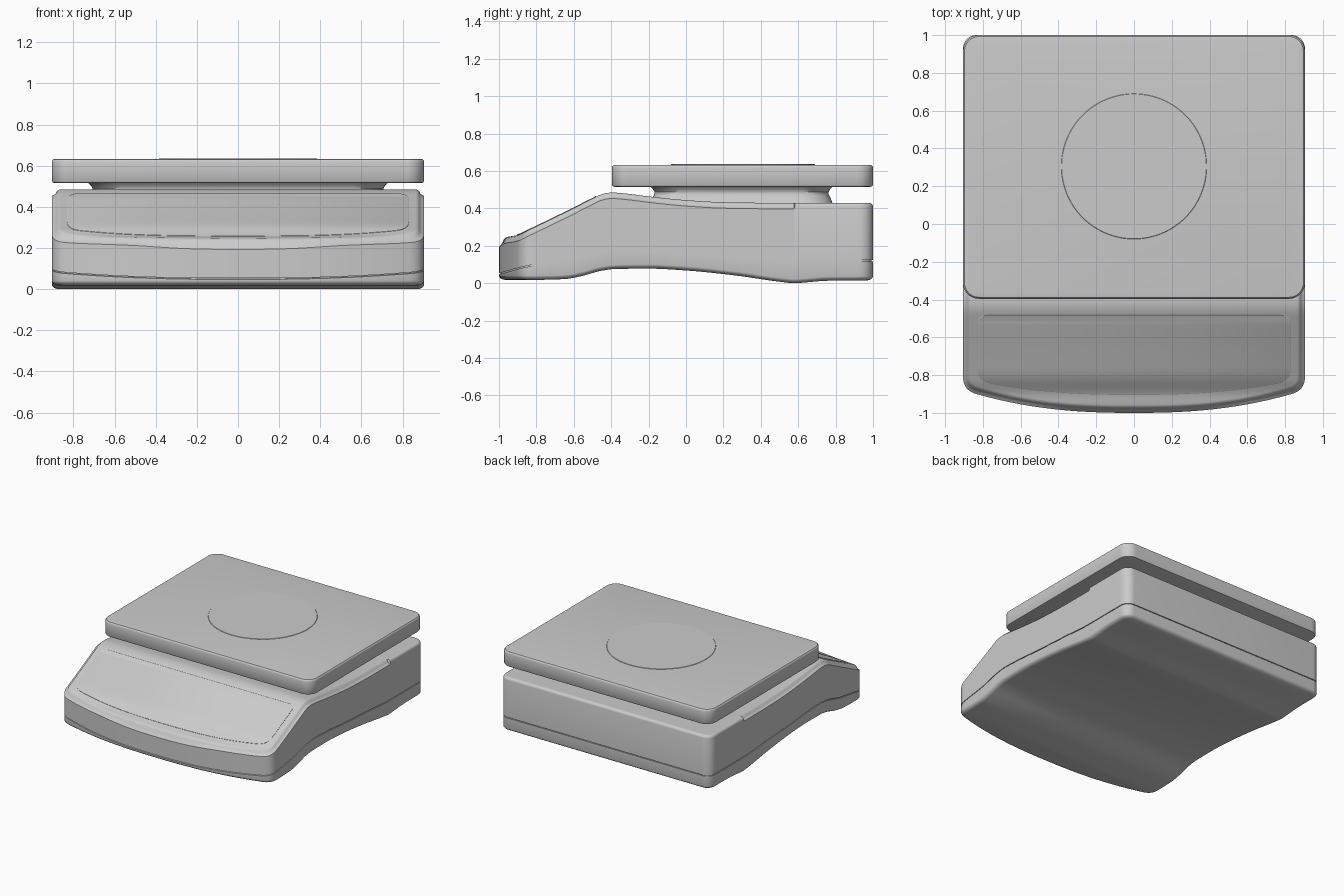
import bpy, bmesh, math

if "Cube" in bpy.data.objects:
    bpy.data.objects.remove(bpy.data.objects["Cube"])

# Side-view height profiles as (y, z)
TOP = [(-1, .225), (-.97, .244), (-.9, .258), (-.83, .29), (-.66, .372), (-.5, .452),
       (-.45, .476), (-.4, .485), (-.32, .479), (-.2, .464), (0, .444), (.2, .433), (.4, .43), (1, .43)]
SEAM = [(-1, .05), (-.85, .09), (-.6, .13), (-.45, .168), (-.36, .178), (-.2, .172),
        (0, .156), (.3, .138), (.58, .12), (1, .12)]
BOTTOM = [(-1, .018), (-.8, .018), (-.65, .022), (-.55, .04), (-.46, .065), (-.38, .076), (-.2, .078),
          (0, .068), (.25, .043), (.5, .008), (.58, 0), (.66, .006), (.75, .013), (1, .015)]


def height(profile, y):
    """Smooth (monotone) interpolation of a profile."""
    p = profile
    y = min(max(y, p[0][0]), p[-1][0])
    d = [(b[1] - a[1]) / (b[0] - a[0]) for a, b in zip(p, p[1:])]
    m = [d[0]] + [2 * a * b / (a + b) if a * b > 0 else 0 for a, b in zip(d, d[1:])] + [d[-1]]
    i = next(k for k in range(len(d)) if y <= p[k + 1][0] + 1e-9)
    h = p[i + 1][0] - p[i][0]
    t = (y - p[i][0]) / h
    return ((2*t**3 - 3*t*t + 1) * p[i][1] + (t**3 - 2*t*t + t) * h * m[i]
            + (3*t*t - 2*t**3) * p[i + 1][1] + (t**3 - t*t) * h * m[i + 1])


def half_outline(w, front, rise, back, rf, rb):
    """Right half of a plan outline with a bowed front edge."""
    x0, y0 = w - rf, front + rise
    pts = [(x0 * i / 14, front + rise * (i / 14) ** 2.4) for i in range(15)]
    cy = y0 + 2.4 * rise / x0 * rf
    for i in range(1, 9):
        t = i / 8
        pts.append(((1-t)**2 * x0 + (2*t - t*t) * w,
                    (1-t)**2 * y0 + 2*t*(1-t) * cy + t*t * (cy + rf)))
    ya, yb = cy + rf, back - rb
    ys = [ya + (yb - ya) * i / 60 for i in range(1, 60)]
    ys += [y for y in (.577, .583) if ya < y < yb]
    pts += [(w, y) for y in sorted(ys)]
    for i in range(9):
        a = math.pi / 2 * i / 8
        pts.append((w - rb + rb * math.cos(a), yb + rb * math.sin(a)))
    return pts


def ring(half, inset, zfun):
    """Inset the half outline, mirror it and give it heights."""
    out, n = [], len(half)
    for i, (x, y) in enumerate(half):
        if i in (0, n - 1):
            tx, ty = (1, 0) if i == 0 else (-1, 0)
        else:
            tx, ty = half[i+1][0] - half[i-1][0], half[i+1][1] - half[i-1][1]
        k = math.hypot(tx, ty)
        d = inset(y) if callable(inset) else inset
        px, py = x - ty / k * d, y + tx / k * d
        out.append((px, py, zfun(py, y)))
    return out + [(-x, y, z) for x, y, z in reversed(out[1:])]


def rounded_rect(hx, hy, cy, r, z):
    pts = []
    for q, (sx, sy) in enumerate([(1, 1), (-1, 1), (-1, -1), (1, -1)]):
        for i in range(13):
            a = math.pi / 2 * (q + i / 12)
            pts.append((sx * (hx - r) + r * math.cos(a), cy + sy * (hy - r) + r * math.sin(a), z))
    return pts


def loft(name, rings, low=None, high=None):
    """Skin rings; ends are left open, 'flat' or 'strip' (ruled across x)."""
    bm = bmesh.new()
    vs = [[bm.verts.new(c) for c in r] for r in rings]
    n = len(rings[0])
    for a, b in zip(vs, vs[1:]):
        for i in range(n):
            j = (i + 1) % n
            bm.faces.new((a[i], a[j], b[j], b[i]))
    for kind, r in ((low, vs[0]), (high, vs[-1])):
        if kind == 'flat':
            bm.faces.new(r)
        elif kind == 'strip':
            bm.faces.new((r[0], r[1], r[n - 1]))
            for i in range(1, (n - 1) // 2):
                bm.faces.new((r[i], r[i+1], r[n-i-1], r[n-i]))
    bmesh.ops.recalc_face_normals(bm, faces=bm.faces)
    me = bpy.data.meshes.new(name)
    bm.to_mesh(me)
    bm.free()
    ob = bpy.data.objects.new(name, me)
    bpy.context.collection.objects.link(ob)
    bpy.ops.object.select_all(action='DESELECT')
    ob.select_set(True)
    bpy.context.view_layer.objects.active = ob
    bpy.ops.object.shade_smooth_by_angle(angle=math.radians(32))
    return ob


body = half_outline(.905, -1, .1, 1, .07, .07)

# Lower base with rounded underside and a lip hidden inside the upper shell
base = [ring(body, d, lambda y, _, o=o: height(BOTTOM, y) + o)
        for d, o in ((.03, 0), (.018, .003), (.008, .009), (.002, .016), (0, .022))]
base += [ring(body, d, lambda y, _, o=o: height(SEAM, y) + o) for d, o in ((0, -.003), (.008, -.003), (.008, .01))]
loft("lower_base", base, low='strip')

# Upper shell: stepped side ledge in front of y = 0.58, plain rounded edge behind it
shell = [ring(body, d, lambda y, _: height(SEAM, y) + .003) for d in (.008, 0)]
for (df, zf), (db, zb) in (((0, .032), (0, .02)), ((.012, .026), (.002, .012)), ((.02, .019), (.006, .006)),
                           ((.026, .008), (.012, .002)), ((.034, .002), (.02, 0)), ((.042, 0), (.028, 0))):
    shell.append(ring(body, lambda y, a=df, b=db: a if y < .58 else b,
                      lambda y, s, a=zf, b=zb: height(TOP, y) - (a if s < .58 else b)))
loft("upper_shell", shell, high='strip')

# Sloping display panel
panel = half_outline(.83, -.905, .06, -.48, .07, .05)
loft("display_panel", [ring(panel, d, lambda y, _, o=o: height(TOP, y) + o)
                       for d, o in ((0, -.02), (0, .002), (.003, .004))], high='strip')

# Flared pedestal under the tray
loft("pedestal", [rounded_rect(.73 - d, .49 - d, .297, .15, z) for d, z in
                  ((0, .42), (.012, .45), (.024, .475), (.024, .488), (.016, .503), (0, .518))], 'flat', 'flat')

# Weighing tray
loft("weighing_tray", [rounded_rect(.905 - d, .698 - d, .302, .085 - d, z) for d, z in
                       ((.016, .515), (.005, .518), (0, .526), (0, .617), (.002, .625), (.008, .631), (.018, .633))],
     'flat', 'flat')

# Round disc set in the tray top
loft("tray_disc", [[(r * math.cos(math.tau * i / 96), .305 + r * math.sin(math.tau * i / 96), z) for i in range(96)]
                   for r, z in ((.385, .625), (.385, .634), (.383, .636))], high='flat')
